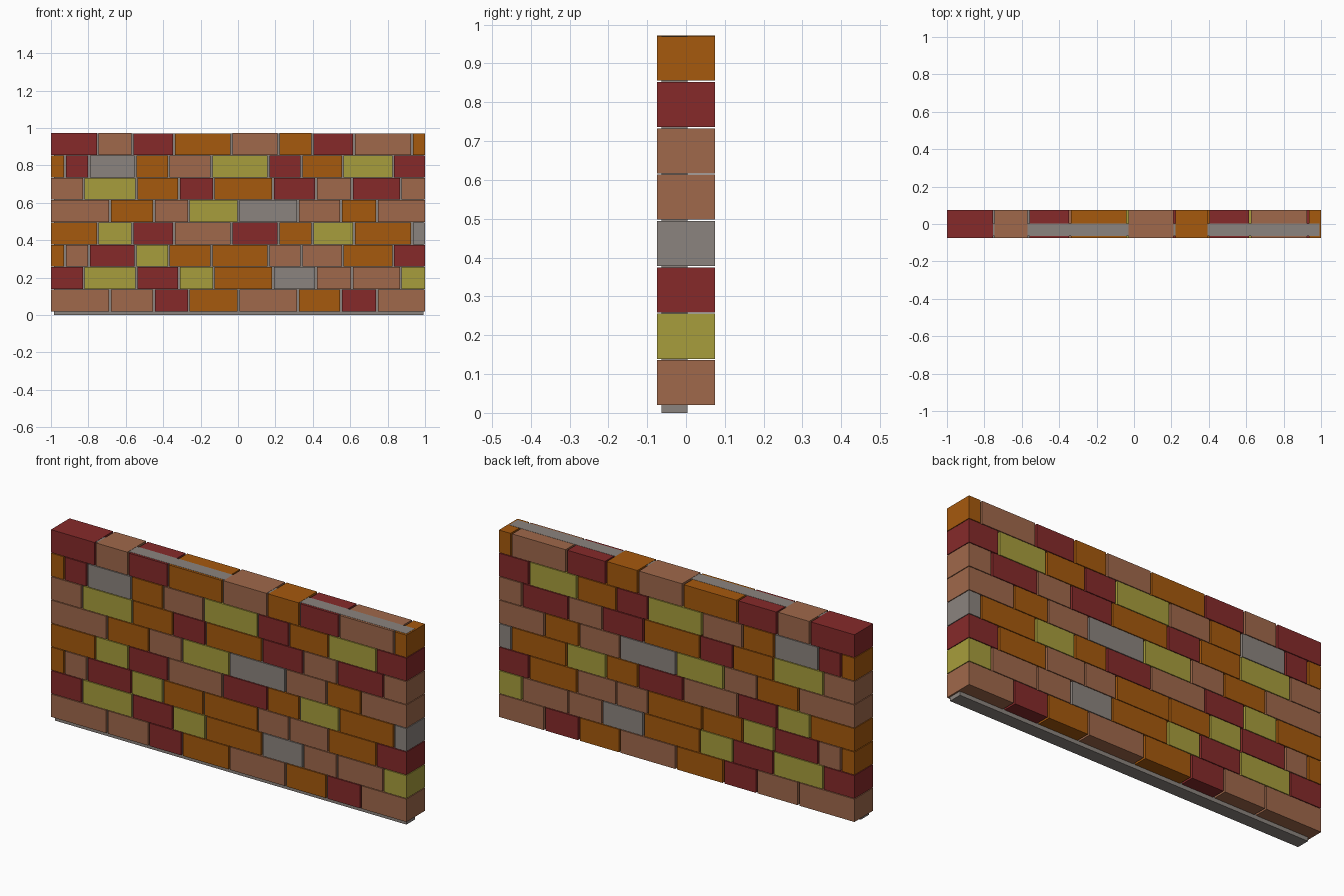
import bpy, bmesh

if "Cube" in bpy.data.objects:
    bpy.data.objects.remove(bpy.data.objects["Cube"])

# Brick colours
COLORS = {
    "T": ("tan", (0.35, 0.14, 0.07, 1)),
    "O": ("orange", (0.38, 0.10, 0.004, 1)),
    "R": ("red", (0.24, 0.023, 0.023, 1)),
    "Y": ("olive", (0.39, 0.34, 0.045, 1)),
    "G": ("grey", (0.26, 0.23, 0.21, 1)),
}
MATS = {}
for key, (name, rgba) in COLORS.items():
    MATS[key] = bpy.data.materials.new(name)
    MATS[key].diffuse_color = rgba


def box(name, x0, x1, y0, y1, z0, z1, mat):
    bm = bmesh.new()
    bmesh.ops.create_cube(bm, size=1)
    for v in bm.verts:
        v.co = (x1 if v.co.x > 0 else x0,
                y1 if v.co.y > 0 else y0,
                z1 if v.co.z > 0 else z0)
    me = bpy.data.meshes.new(name)
    bm.to_mesh(me)
    bm.free()
    me.materials.append(mat)
    ob = bpy.data.objects.new(name, me)
    bpy.context.collection.objects.link(ob)


# Joint centres of the four course patterns, which repeat up the wall
JOINTS = [
    [-0.685, -0.45, -0.263, 0.003, 0.32, 0.55, 0.743],
    [-0.825, -0.543, -0.315, -0.13, 0.187, 0.418, 0.61, 0.87],
    [-0.925, -0.797, -0.548, -0.37, -0.142, 0.163, 0.34, 0.56, 0.83],
    [-0.75, -0.565, -0.342, -0.035, 0.217, 0.398, 0.62, 0.93],
]
# Brick colours from left to right, bottom course first
COURSES = ["TTROTORT", "RYRYOGTTY", "OTRYOOTTOR", "OYRTROYOG",
           "TOTYGTOT", "TYOROROTR"[:5] + "RTRT", "ORGOTYROYR", "RTROTORTO"]
PITCH, HEIGHT, BASE, DEPTH, GAP = 0.1194, 0.116, 0.02, 0.075, 0.005

# Courses of bricks
for i, colors in enumerate(COURSES):
    joints = JOINTS[i % 4]
    starts = [-1.0] + [j + GAP for j in joints]
    ends = [j - GAP for j in joints] + [1.0]
    z = BASE + i * PITCH
    for n, (a, b, c) in enumerate(zip(starts, ends, colors)):
        # A few top bricks sit a hair lower and leave the mortar showing
        low = 0.002 if i == 7 and n in (2, 3, 6, 7, 8) else 0
        box(f"brick_{i + 1}_{n + 1}", a, b, -DEPTH, DEPTH, z, z + HEIGHT - low, MATS[c])

# Mortar core
box("mortar", -0.985, 0.992, -0.063, 0.004, 0, BASE + 7 * PITCH + HEIGHT - 0.001, MATS["G"])

for m in bpy.data.materials:
    if m.users and not m.is_grease_pencil:
        m.use_nodes = True
        m.node_tree.nodes["Principled BSDF"].inputs["Base Color"].default_value = m.diffuse_color
